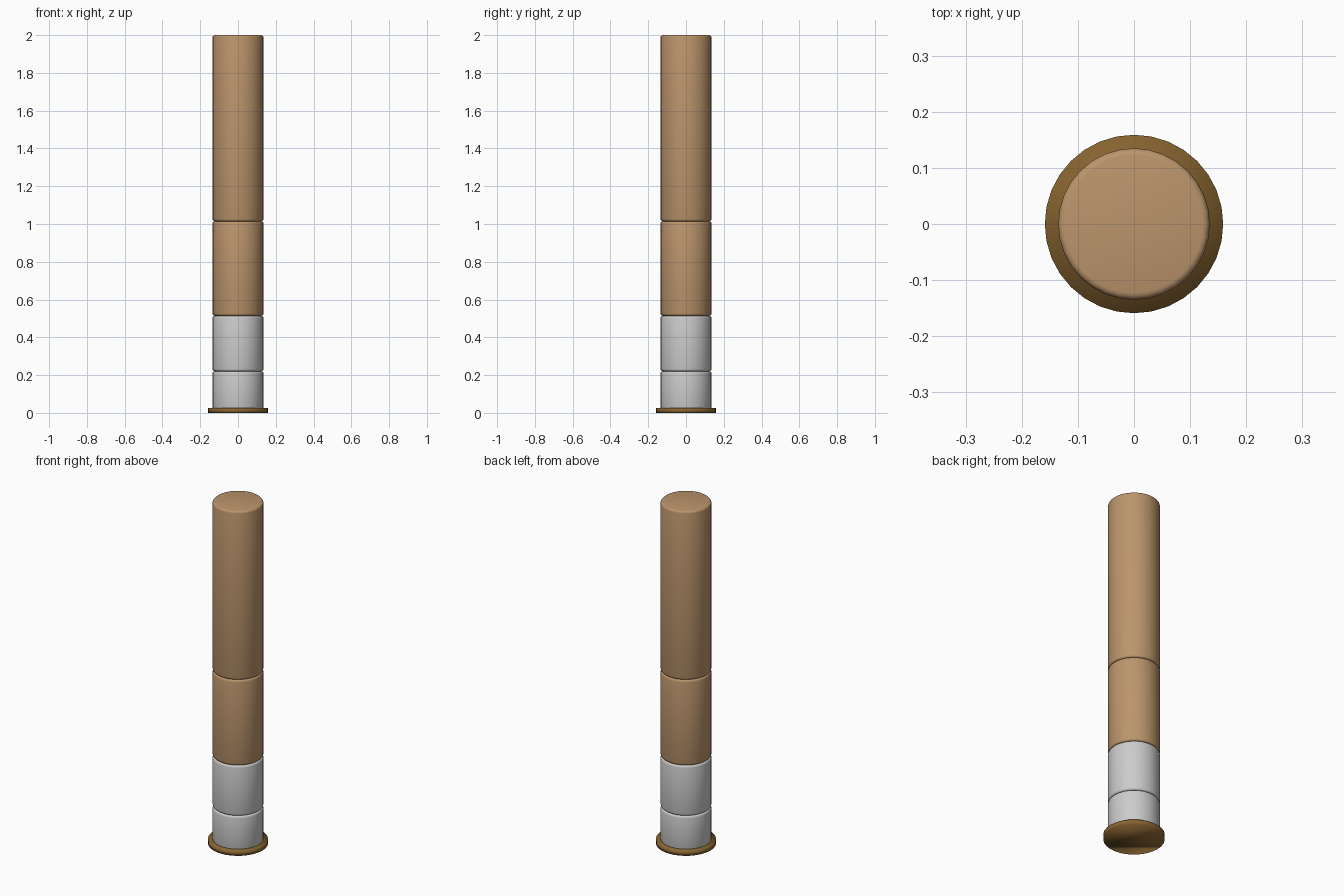
import bpy

cube = bpy.data.objects.get("Cube")
if cube:
    bpy.data.objects.remove(cube, do_unlink=True)


def material(name, rgb):
    mat = bpy.data.materials.new(name)
    mat.use_nodes = True
    mat.diffuse_color = (*rgb, 1)
    mat.node_tree.nodes["Principled BSDF"].inputs["Base Color"].default_value = (*rgb, 1)
    return mat


def drum(name, bottom, top, radius, mat, bevel=0):
    """Smooth upright cylinder, optionally with rounded rims."""
    bpy.ops.mesh.primitive_cylinder_add(
        vertices=32, radius=radius, depth=top - bottom, location=(0, 0, (bottom + top) / 2))
    obj = bpy.context.object
    obj.name = name
    obj.data.materials.append(mat)
    bpy.ops.object.shade_smooth()
    if bevel:
        mod = obj.modifiers.new("rounded_rims", 'BEVEL')
        mod.width = bevel
        mod.segments = 3
        mod.limit_method = 'ANGLE'
    return obj


tan = material("tan", (0.50, 0.30, 0.15))
grey = material("light grey", (0.60, 0.60, 0.60))
brown = material("dark brown", (0.25, 0.13, 0.03))

# Flat base disc
drum("base_disc", 0, 0.027, 0.159, brown)

# Stacked column sections, bottom to top
levels = [0.02, 0.22, 0.514, 1.014, 2.0]
parts = [("lower_grey_section", grey), ("upper_grey_section", grey),
         ("lower_tan_section", tan), ("upper_tan_section", tan)]
for (name, mat), bottom, top in zip(parts, levels, levels[1:]):
    drum(name, bottom, top, 0.135, mat, bevel=0.012)
